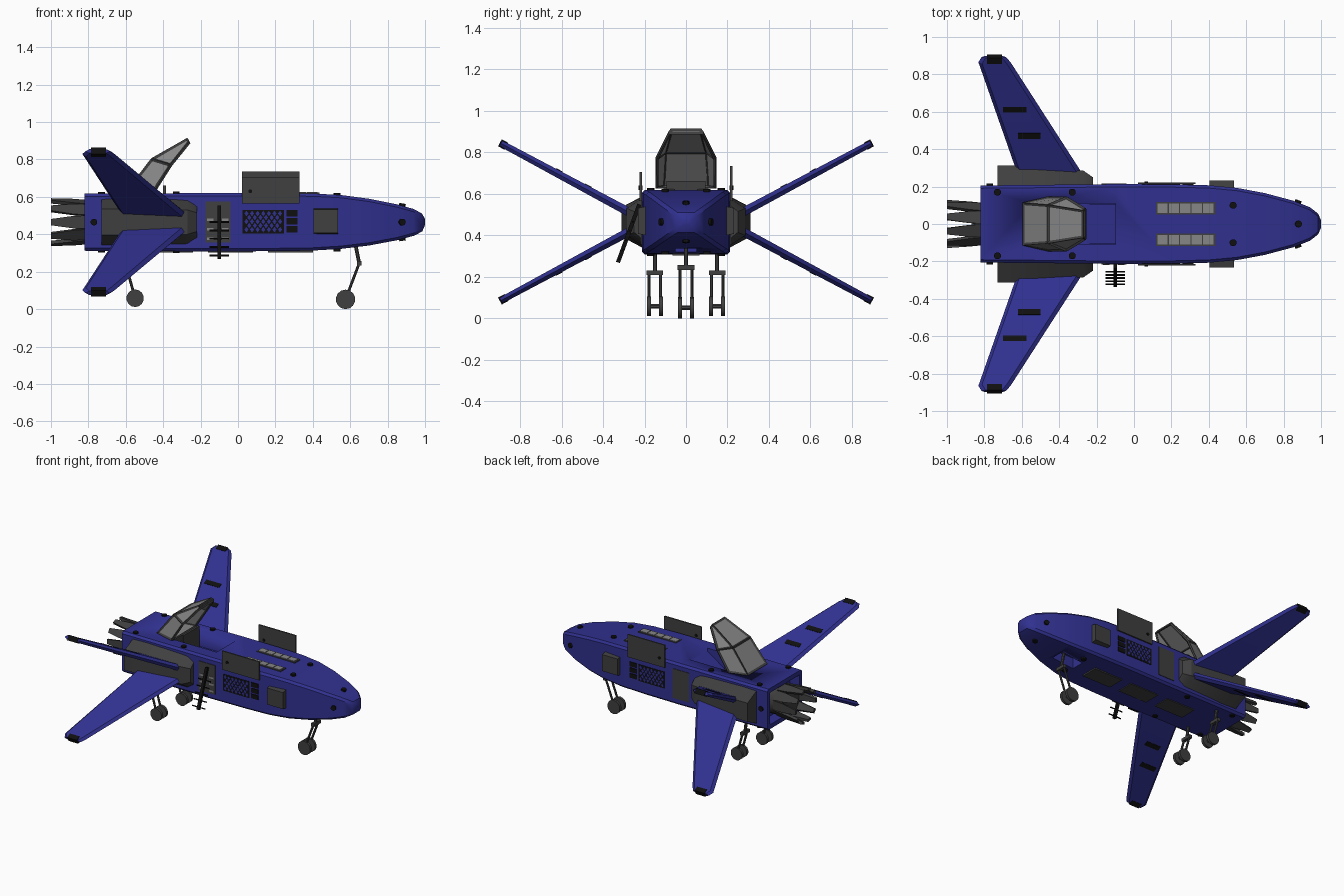
import bpy, bmesh, math
from mathutils import Vector

if "Cube" in bpy.data.objects:
    bpy.data.objects.remove(bpy.data.objects["Cube"])


def material(name, r, g, b):
    m = bpy.data.materials.new(name)
    m.use_nodes = True
    m.diffuse_color = (r, g, b, 1)
    m.node_tree.nodes["Principled BSDF"].inputs["Base Color"].default_value = (r, g, b, 1)
    return m


BLUE = material("hull blue", 0.03, 0.03, 0.28)
GREY = material("dark grey", 0.05, 0.05, 0.05)
GLASS = material("pale grey", 0.24, 0.24, 0.24)
BLACK = material("black", 0.005, 0.005, 0.005)
MID = 0.465  # height of the hull centreline


def build(name, lofts, mat):
    """One object from several lofts; a loft is a list of rings of points."""
    bm = bmesh.new()
    for rings in lofts:
        vs = [[bm.verts.new(p) for p in ring] for ring in rings]
        n = len(vs[0])
        for a, b in zip(vs, vs[1:]):
            for i in range(n):
                j = (i + 1) % n
                bm.faces.new((a[i], a[j], b[j], b[i]))
        bm.faces.new(vs[0])
        bm.faces.new(vs[-1])
    bmesh.ops.recalc_face_normals(bm, faces=bm.faces)
    me = bpy.data.meshes.new(name)
    bm.to_mesh(me)
    bm.free()
    me.materials.append(mat)
    ob = bpy.data.objects.new(name, me)
    bpy.context.collection.objects.link(ob)
    bpy.ops.object.select_all(action='DESELECT')
    bpy.context.view_layer.objects.active = ob
    ob.select_set(True)
    bpy.ops.object.shade_smooth_by_angle()
    return ob


def box(x0, x1, y0, y1, z0, z1):
    return [[(x0, y0, z), (x1, y0, z), (x1, y1, z), (x0, y1, z)] for z in (z0, z1)]


def tube(p, q, r, n=12):
    p, q = Vector(p), Vector(q)
    rot = (q - p).to_track_quat('Z', 'Y')
    ring = [rot @ Vector((r * math.cos(t), r * math.sin(t), 0))
            for t in (math.tau * (i + 0.5) / n for i in range(n))]
    return [[c + v for v in ring] for c in (p, q)]


def side_box(s, x0, x1, z0, z1, d0, d1):
    return box(x0, x1, s * d0, s * d1, z0, z1)


# Hull: chamfered box tapering to a blunt nose
def hull_ring(x, w, z0, z1):
    c = min(0.015, w * 0.3)
    return [(x, -w + c, z0), (x, w - c, z0), (x, w, z0 + c), (x, w, z1 - c),
            (x, w - c, z1), (x, -w + c, z1), (x, -w, z1 - c), (x, -w, z0 + c)]


sections = [(-0.82, .206, .312, .618), (-0.1, .213, .308, .62), (.2, .212, .31, .62),
            (.4, .207, .313, .618), (.55, .193, .322, .61), (.7, .165, .34, .59),
            (.85, .125, .368, .56), (.94, .09, .392, .535), (.985, .055, .415, .51),
            (1, .02, .45, .48)]
hull = build("hull", [[hull_ring(*s) for s in sections]], BLUE)
cutter = build("hull_cutter", [box(-.55, -.1, -.11, .11, .5, .7),
                               box(-.9, -.74, -.175, .175, .345, .585),
                               box(.5, .68, -.05, .05, .25, .4)], BLUE)
cutter.hide_render = True
mod = hull.modifiers.new("openings", 'BOOLEAN')
mod.operation = 'DIFFERENCE'
mod.object = cutter
bpy.context.view_layer.objects.active = hull
bpy.ops.object.modifier_apply(modifier=mod.name)
bpy.data.objects.remove(cutter)

# Engine core with a ring of tapered petals
build("engine_core", [tube((-.73, 0, MID), (-.87, 0, MID), .112, 20)], GREY)


def petal(a):
    rings = []
    for x, r, w in ((-.8, .118, .3), (-.88, .125, .27), (-1, .13, .13)):
        rings.append([(x, rr * math.cos(a + t), MID + rr * math.sin(a + t))
                      for rr, t in ((r, -w), (r, w), (r - .02, w), (r - .02, -w))])
    return rings


build("engine_petals", [petal(math.tau * i / 10) for i in range(10)], GREY)


# Cockpit: seat, console and the raised canopy
build("seat", [box(-.52, -.4, -.07, .07, .5, .53), box(-.54, -.51, -.07, .07, .5, .62)], GREY)
build("console", [box(-.4, -.385, -.095, .095, .5, .662)], GREY)
build("cockpit_ramp", [[[(-.25, y, .5), (-.1, y, .5), (-.1, y, .6)] for y in (-.108, .108)]], BLUE)

stations = [((-.45, .14, .63), (-.59, .11, .635)), ((-.36, .14, .77), (-.46, .1, .8)),
            ((-.262, .08, .892), (-.272, .07, .908))]


def canopy(name, mat):
    bm = bmesh.new()
    rows = []
    for rim, top in stations:
        rows.append([bm.verts.new((p[0], s * p[1], p[2]))
                     for s, p in ((-1, rim), (-1, top), (1, top), (1, rim))])
    for a, b in zip(rows, rows[1:]):
        for i in range(3):
            bm.faces.new((a[i], a[i + 1], b[i + 1], b[i]))
    bm.faces.new(rows[0])
    bm.faces.new(rows[-1])
    bmesh.ops.recalc_face_normals(bm, faces=bm.faces)
    me = bpy.data.meshes.new(name)
    bm.to_mesh(me)
    bm.free()
    me.materials.append(mat)
    ob = bpy.data.objects.new(name, me)
    bpy.context.collection.objects.link(ob)
    return ob


solid = canopy("canopy_glass", GLASS).modifiers.new("thickness", 'SOLIDIFY')
solid.thickness = 0.004
wire = canopy("canopy_frame", GREY).modifiers.new("frame", 'WIREFRAME')
wire.thickness = 0.018
wire.use_boundary = True

# Wings: four swept blades, with black bands on the outward faces
SLOPE = math.atan2(.325, .605)


def wing_point(sy, sz, x, y, off):
    rise = .05 + (y - .28) * math.tan(SLOPE)
    return (x, sy * (y - off * math.sin(SLOPE)), MID + sz * (rise + off * math.cos(SLOPE)))


def wing_ring(sy, sz, lead, trail, y, t):
    outline = [(lead, 0), (lead - .02, t), (trail + .02, t), (trail, 0),
               (trail + .02, -t), (lead - .02, -t)]
    return [wing_point(sy, sz, x, y, o) for x, o in outline]


def wing_plate(sy, sz, x0, x1, y0, y1, o0, o1):
    return [[wing_point(sy, sz, x, y, o) for x, o in
             ((x0, o0), (x1, o0), (x1, o1), (x0, o1))] for y in (y0, y1)]


for sy, side in ((1, "left"), (-1, "right")):
    for sz, level in ((1, "upper"), (-1, "lower")):
        name = f"{level}_{side}_wing"
        build(name, [[wing_ring(sy, sz, -.27, -.62, .26, .021),
                      wing_ring(sy, sz, -.66, -.832, .865, .016),
                      wing_ring(sy, sz, -.685, -.815, .893, .012)]], BLUE)
        build(name + "_bands",
              [wing_plate(sy, sz, -.7, -.575, .605, .635, .015, .021),
               wing_plate(sy, sz, -.62, -.5, .465, .495, .015, .022),
               wing_plate(sy, sz, -.785, -.705, .865, .897, -.019, .019)], BLACK)


# Wing root pods: tapered housings on the hull sides
def pod_ring(s, x, d, h_in, h_out):
    return [(x, s * .19, MID - h_in), (x, s * d, MID - h_out),
            (x, s * d, MID + h_out), (x, s * .19, MID + h_in)]


# Side equipment, repeated on both flanks
for s, side in ((1, "left"), (-1, "right")):
    build(f"{side}_wing_pod", [[pod_ring(s, -.73, .312, .13, .07), pod_ring(s, -.6, .312, .135, .07),
                                pod_ring(s, -.27, .285, .13, .065),
                                pod_ring(s, -.22, .25, .1, .05)]], GREY)
    build(f"{side}_side_box", [[[(x, s * .19, z), (x, s * .232, z + k), (x, s * .232, .54 - k),
                                 (x, s * .19, .54)] for x in (.405, .535)]
                               for z, k in ((.4, .008),)], GREY)
    build(f"{side}_lattice_bay", [side_box(s, .025, .245, .405, .53, .2, .2145)], BLACK)
    diamonds = []
    for row in range(5):
        for col in range(7 - row % 2):
            x = .045 + .03 * col + .015 * (row % 2)
            z = .425 + .0215 * row
            diamonds.append([[(x - .011, s * d, z), (x, s * d, z - .015), (x + .011, s * d, z),
                              (x, s * d, z + .015)] for d in (.21, .216)])
    build(f"{side}_lattice_gaps", diamonds, BLUE)
    build(f"{side}_vent_slots", [side_box(s, .258, .318, z, z + .033, .2, .215)
                                 for z in (.41, .453, .496)], BLACK)
    top = .735 if s > 0 else .705
    build(f"{side}_open_door", [side_box(s, .022, .33, .565, top, .213, .223)], GREY)
    build(f"{side}_door_knob", [tube((.065, s * .21, .63), (.065, s * .228, .63), .011, 8)], BLACK)
    build(f"{side}_ladder_panel", [side_box(s, -.175, -.04, .355, .575, .2, .217)], GREY)
    build(f"{side}_top_vent_frame", [box(.118, .435, *sorted((s * .052, s * .117)), .6, .623)], GREY)
    build(f"{side}_top_vent_panes", [box(.125 + .061 * i, .18 + .061 * i,
                                         *sorted((s * .06, s * .109)), .61, .627)
                                     for i in range(5)], GLASS)

# Boarding ladder swung out on the right flank
hinge, foot = Vector((-.1, -.225, .55)), Vector((-.1, -.328, .27))
rungs = []
for i in range(5):
    p = hinge.lerp(foot, .3 + .16 * i)
    rungs.append(tube(p - Vector((.052, 0, 0)), p + Vector((.052, 0, 0)), .005, 6))
build("ladder", [tube(hinge, foot, .014, 4)] + rungs, BLACK)
build("ladder_slots", [box(x, x + .035, -.22, -.21, z, z + .014)
                       for x in (-.165, -.085) for z in (.37, .42, .47)], GLASS)

# Round thruster studs
studs = []
for sz in (1, -1):
    for x, y, h in ((-.73, .17, .153), (-.33, .17, .155), (.53, .1, .148)):
        studs += [tube((x, s * y, MID + sz * (h - .02)), (x, s * y, MID + sz * (h + .009)), .019)
                  for s in (1, -1)]
    studs.append(tube((.875, 0, MID + sz * .07), (.88, 0, MID + sz * .1), .018))
    studs.append(tube((.87, sz * .1, MID), (.88, sz * .127, MID), .018))
    studs.append(tube((-.77, sz * .19, MID), (-.77, sz * .216, MID), .018))
build("thruster_studs", studs, BLACK)

# Belly panels
build("belly_panels", [box(x - .12, x + .12, -.065, .065, .303, .33) for x in (.28, -.04, -.36)], GREY)


# Landing gear: strut, crossbar, fork and twin wheels
def gear(name, y, top, knee, hub, r):
    (tx, tz), (kx, kz), (hx, hz) = top, knee, hub
    parts = [tube((tx, y, tz), (kx, y, kz), .011, 8),
             box(kx - .012, kx + .012, y - .04, y + .04, kz - .012, kz + .012)]
    for s in (-1, 1):
        parts.append(tube((kx, y + s * .028, kz), (hx, y + s * .028, hz), .008, 8))
        parts.append(tube((hx, y + s * .019, hz), (hx, y + s * .038, hz), r, 14))
    parts.append(tube((hx, y - .03, hz), (hx, y + .03, hz), .012, 8))
    build(name, parts, GREY)


gear("nose_gear", 0, (.615, .41), (.648, .245), (.575, .052), .052)
gear("left_rear_gear", .15, (-.61, .33), (-.595, .22), (-.55, .058), .047)
gear("right_rear_gear", -.15, (-.61, .33), (-.595, .22), (-.55, .058), .047)
